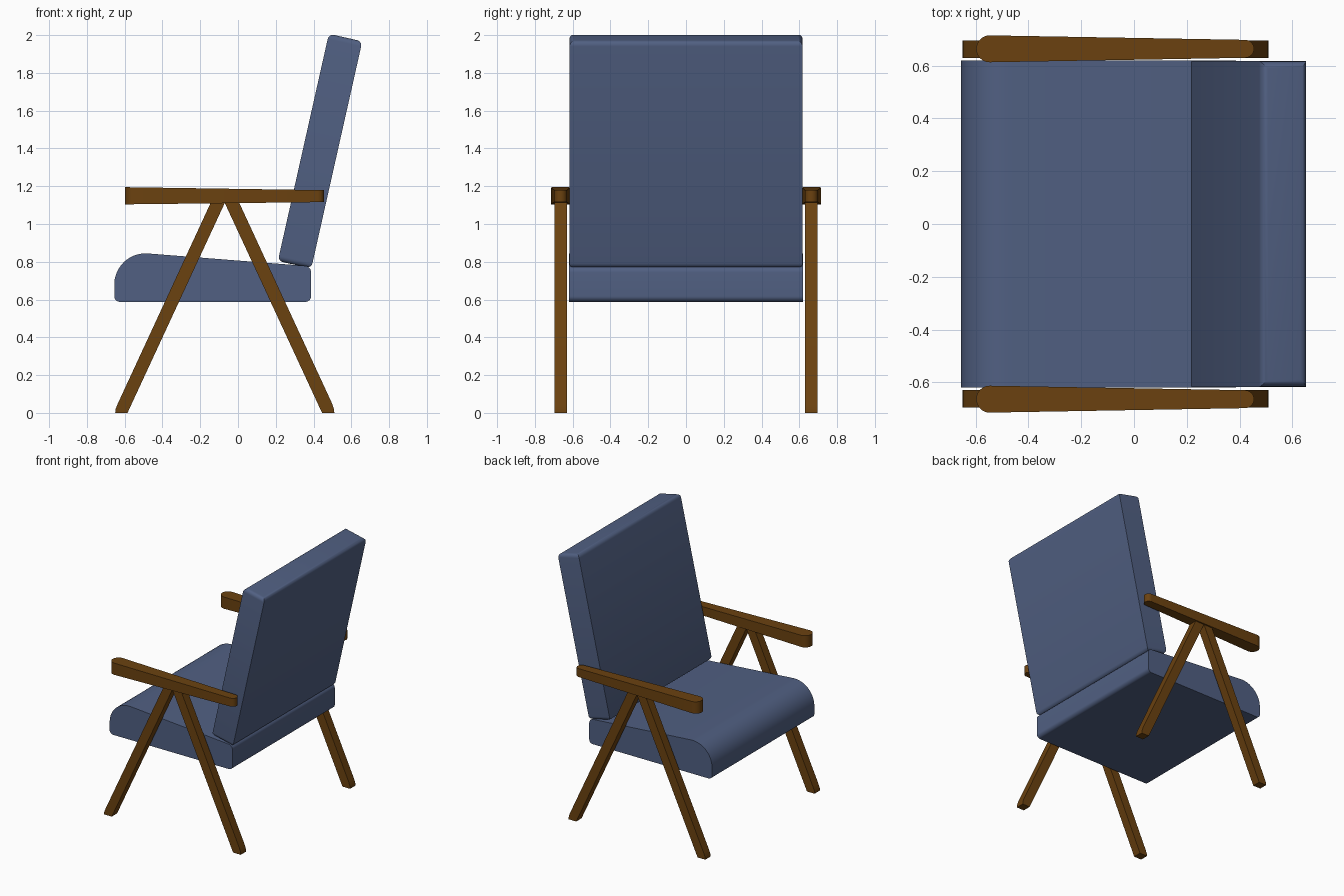
import bpy, bmesh, math
from mathutils import Vector

if "Cube" in bpy.data.objects:
    bpy.data.objects.remove(bpy.data.objects["Cube"])


def material(name, rgb):
    m = bpy.data.materials.new(name)
    m.diffuse_color = (*rgb, 1)
    m.use_nodes = True
    m.node_tree.nodes["Principled BSDF"].inputs["Base Color"].default_value = m.diffuse_color
    return m


FABRIC = material("blue fabric", (0.082, 0.117, 0.225))
WOOD = material("brown wood", (0.147, 0.054, 0.005))


def finish(name, bm, mat):
    bmesh.ops.recalc_face_normals(bm, faces=bm.faces)
    me = bpy.data.meshes.new(name)
    bm.to_mesh(me)
    bm.free()
    me.materials.append(mat)
    ob = bpy.data.objects.new(name, me)
    bpy.context.collection.objects.link(ob)
    bpy.context.view_layer.objects.active = ob
    bpy.ops.object.select_all(action='DESELECT')
    ob.select_set(True)
    bpy.ops.object.shade_smooth_by_angle(angle=math.radians(35))
    return ob


def extrude_profile(pts, y0, y1):
    """Prism from an xz outline, running from y0 to y1."""
    bm = bmesh.new()
    a = [bm.verts.new((x, y0, z)) for x, z in pts]
    b = [bm.verts.new((x, y1, z)) for x, z in pts]
    bm.faces.new(a)
    bm.faces.new(b[::-1])
    n = len(pts)
    for i in range(n):
        j = (i + 1) % n
        bm.faces.new((a[i], b[i], b[j], a[j]))
    return bm


def rounded(corners, steps=6):
    """Round each (x, z, radius) corner of an outline."""
    out = []
    n = len(corners)
    for i, (x, z, r) in enumerate(corners):
        p = Vector((x, z))
        d0 = (Vector(corners[i - 1][:2]) - p).normalized()
        d1 = (Vector(corners[(i + 1) % n][:2]) - p).normalized()
        half = d0.angle(d1) / 2
        t = r / math.tan(half)
        c = p + (d0 + d1).normalized() * (r / math.sin(half))
        s, e = p + d0 * t - c, p + d1 * t - c
        ang = s.angle(e)
        for k in range(steps + 1):
            f = k / steps
            v = (s * math.sin((1 - f) * ang) + e * math.sin(f * ang)) / math.sin(ang)
            out.append(tuple(c + v))
    return out


# Seat cushion with a big rounded front edge
seat = rounded([(-0.655, 0.588, 0.03), (0.387, 0.588, 0.03),
                (0.387, 0.776, 0.035), (-0.655, 0.858, 0.165)], 10)
finish("seat_cushion", extrude_profile(seat, -0.62, 0.62), FABRIC)

# Leaning back cushion, softened around its top and bottom ends
bm = extrude_profile([(0.211, 0.804), (0.388, 0.765), (0.658, 1.967), (0.481, 2.007)],
                     -0.617, 0.617)
ends = [e for e in bm.edges
        if abs(e.verts[0].co.z - e.verts[1].co.z) < 0.2]
bmesh.ops.bevel(bm, geom=ends, offset=0.028, segments=5, profile=0.5, affect='EDGES')
finish("back_cushion", bm, FABRIC)

# Splayed leg outlines, clipped flat on the floor
front_leg = [(-0.585, 0), (-0.066, 1.12), (-0.141, 1.12), (-0.636, 0.05),
             (-0.648, 0.02), (-0.65, 0)]
back_leg = [(0.445, 0), (-0.074, 1.12), (0.003, 1.12), (0.498, 0.05),
            (0.508, 0.02), (0.51, 0)]


def armrest(side):
    """Tapered bar with round ends in plan, thinner towards the back."""
    cy, xf, rf, xb, rb = 0.664, -0.547, 0.051, 0.421, 0.034
    plan = []
    for cx, r, start in ((xf, rf, 90), (xb, rb, 270)):
        for k in range(17):
            a = math.radians(start + 180 * k / 16)
            plan.append((cx + r * math.cos(a), r * math.sin(a)))
    bm = bmesh.new()
    rings = []
    for zf, zb in ((1.104, 1.116), (1.195, 1.179)):
        rings.append([bm.verts.new((x, side * (cy + y), zf + (zb - zf) * (x + 0.6) / 1.055))
                      for x, y in plan])
    lo, hi = rings
    bm.faces.new(lo)
    bm.faces.new(hi)
    for i in range(len(lo)):
        j = (i + 1) % len(lo)
        bm.faces.new((lo[i], lo[j], hi[j], hi[i]))
    return bm


# Wooden frame on both sides
for label, s in (("right", -1), ("left", 1)):
    for part, pts in (("front_leg", front_leg), ("back_leg", back_leg)):
        finish(f"{part}_{label}", extrude_profile(pts, s * 0.63, s * 0.695), WOOD)
    finish(f"armrest_{label}", armrest(s), WOOD)
